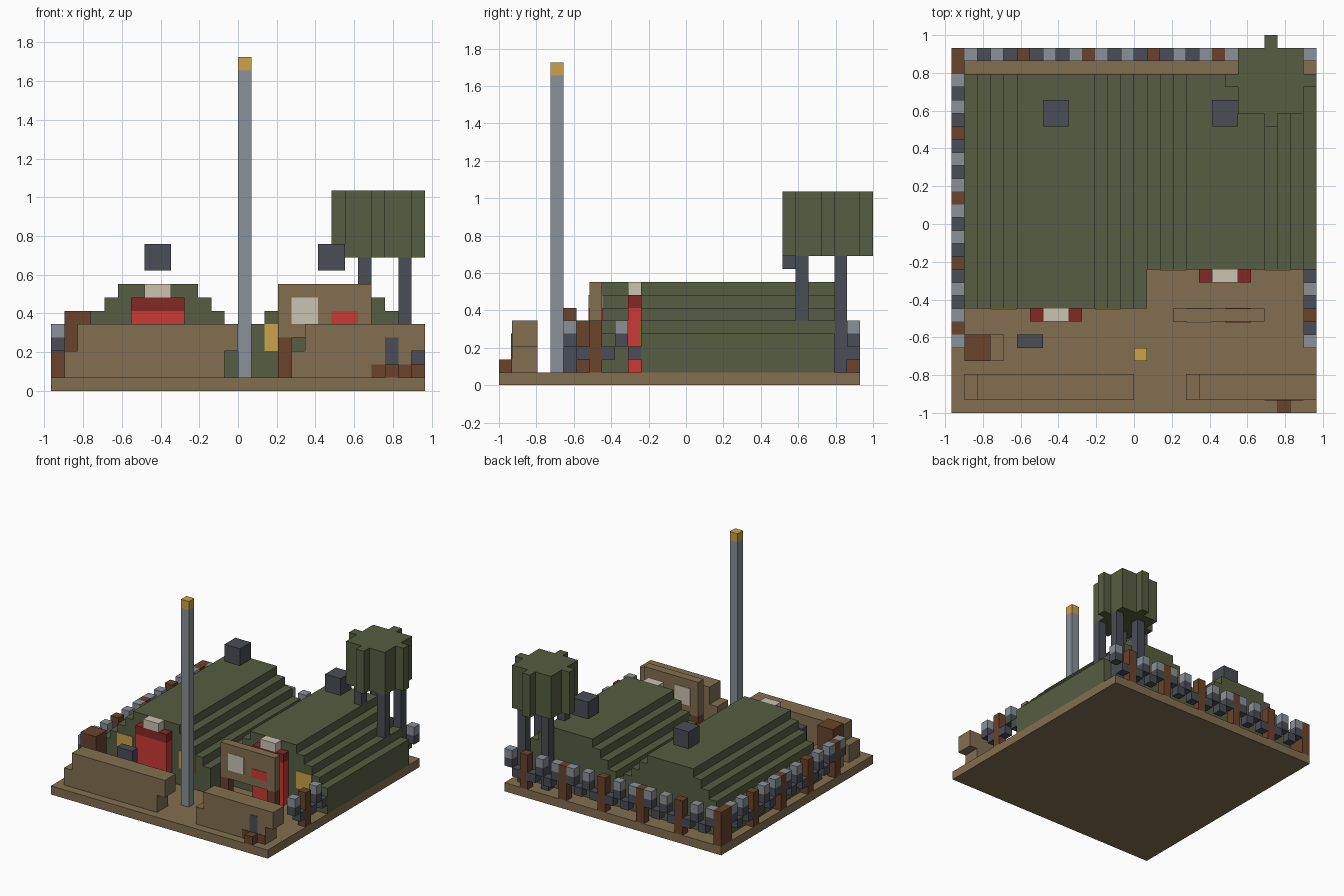
import bpy, bmesh

if "Cube" in bpy.data.objects:
    bpy.data.objects.remove(bpy.data.objects["Cube"])

U = 2 / 29                      # one block
X0, Y0 = -14 * U, -1.0


def material(name, rgb):
    m = bpy.data.materials.new(name)
    lin = [((c / 255 + 0.055) / 1.055) ** 2.4 for c in rgb]
    m.diffuse_color = (*lin, 1)
    m.use_nodes = True
    m.node_tree.nodes["Principled BSDF"].inputs["Base Color"].default_value = m.diffuse_color
    return m


TAN = material("sand_tan", (130, 111, 80))
GREEN = material("olive_green", (86, 93, 65))
DARK = material("dark_grey", (74, 77, 85))
GREY = material("light_grey", (138, 145, 152))
BROWN = material("wood_brown", (104, 68, 43))
RED = material("bright_red", (203, 58, 54))
MAROON = material("dark_red", (132, 42, 37))
GOLD = material("gold", (202, 163, 72))
CREAM = material("cream", (203, 195, 176))


def part(name, mat, *boxes):
    """Boxes are (x0, x1, y0, y1, z0, z1) in block units."""
    bm = bmesh.new()
    for a, b, c, d, e, f in boxes:
        v = [bm.verts.new((X0 + x * U, Y0 + y * U, z * U))
             for z in (e, f) for y in (c, d) for x in (a, b)]
        for q in ((0, 2, 3, 1), (4, 5, 7, 6), (0, 1, 5, 4),
                  (2, 6, 7, 3), (0, 4, 6, 2), (1, 3, 7, 5)):
            bm.faces.new([v[i] for i in q])
    me = bpy.data.meshes.new(name)
    bm.to_mesh(me)
    bm.free()
    me.materials.append(mat)
    ob = bpy.data.objects.new(name, me)
    bpy.context.collection.objects.link(ob)
    return ob


# ground and pole
part("ground_slab", TAN, (0, 28, 0, 28, 0, 1))
part("flag_pole", GREY, (14, 15, 4, 5, 1, 24))
part("pole_tip", GOLD, (14, 15, 4, 5, 24, 25))

# staggered sandbag walls
part("left_sandbag_wall", TAN, (1, 13, 1, 3, 1, 3), (2, 14, 1, 3, 3, 5))
part("right_sandbag_wall", TAN, (18, 27, 1, 3, 1, 3), (19, 28, 1, 3, 3, 5))

# stepped bunkers with door, lintel, vent block and lit windows
for side, x, y in (("left", 1, 8), ("right", 14, 11)):
    steps = [(x + (side == "right"), x + 14, y, 26, 1, 4)]
    steps += [(x + s, x + 14 - s, y, 26, 3 + s, 4 + s) for s in range(1, 5)]
    part(side + "_bunker", GREEN, *steps)
    part(side + "_door", RED, (x + 5, x + 9, y - 1, y, 1, 6))
    part(side + "_door_lintel", MAROON, (x + 5, x + 9, y - 1, y, 6, 7))
    part(side + "_door_lamp", CREAM, (x + 6, x + 8, y - 1, y, 7, 8))
    part(side + "_roof_vent", DARK, (x + 6, x + 8, 22, 24, 9, 11))
    part(side + "_windows", GOLD, (x + 2, x + 4, y - .06, y, 3, 5),
         (x + 10, x + 12, y - .06, y, 3, 5))

# wire fence: posts every five blocks, zigzag strands between
cells = [(0, j, j, j % 5 == 1) for j in range(5, 27)]
cells += [(i, 27, i, i % 5 == 0) for i in range(28)]
cells += [(27, j, j, j == 7) for j in range(5, 11)]
posts, low, high = [], [], []
for i, j, n, is_post in cells:
    col = (i, i + 1, j, j + 1)
    if is_post:
        posts.append((*col, 1, 5))
    elif n % 2:
        low.append((*col, 3, 4))
        high.append((*col, 4, 5))
    else:
        low.append((*col, 2, 3))
part("fence_posts", BROWN, *posts)
part("fence_lower_wire", DARK, *low)
part("fence_upper_wire", GREY, *high)

# notice board
part("board_posts", BROWN, (17, 18, 7, 8, 1, 4), (23, 24, 7, 8, 1, 4))
part("board_panel", TAN, (17, 24, 7, 8, 4, 8))
part("board_map", CREAM, (18, 20, 6.95, 8.05, 5, 7))
part("board_mark", RED, (21, 23, 6.95, 8.05, 5, 6))

# crate on bench, and stove in front of the left bunker
part("crate_bench", TAN, (1, 4, 4, 6, 1, 3))
part("crate", BROWN, (1, 3, 4, 6, 3, 6))
part("stove", DARK, (5, 7, 5, 6, 1, 5))

# small stand set into the right wall
part("stand_feet", BROWN, (25, 26, 0, 1, 1, 2), (24, 27, .95, 2, 1, 2))
part("stand_stem", DARK, (25, 26, .95, 2, 2, 4))

# water tower
part("tower_legs", DARK, *[(i, i + 1, j, j + 1, 1, 10)
                           for i in (23, 26) for j in (23, 26)])
part("tower_tank", GREEN, (22, 27, 23, 28, 10, 15),
     (21, 22, 25, 26, 10, 15), (27, 28, 25, 26, 10, 15),
     (24, 25, 22, 23, 10, 15), (24, 25, 28, 29, 10, 15))
